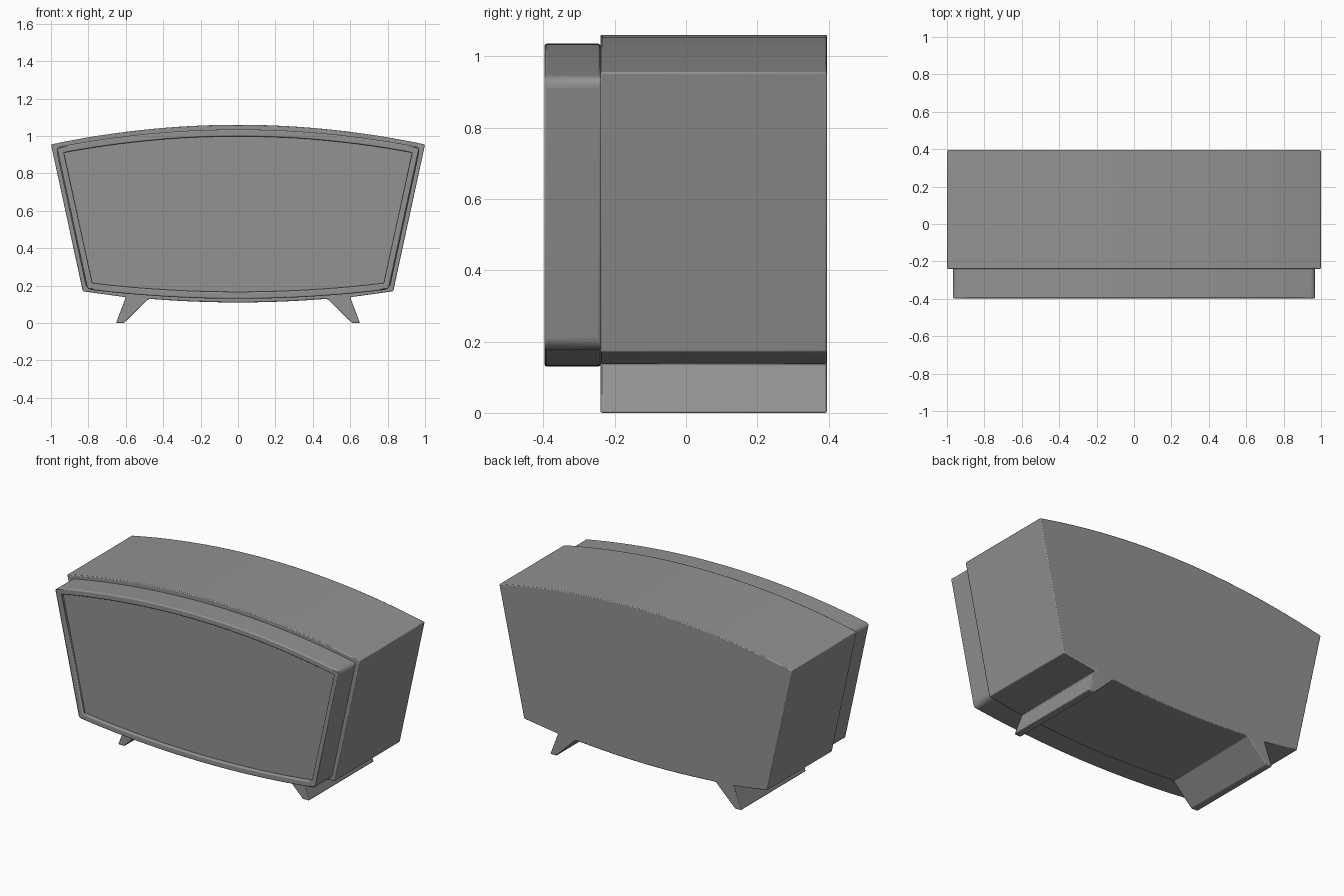
import bpy, bmesh, math

cube = bpy.data.objects.get("Cube")
if cube:
    bpy.data.objects.remove(cube, do_unlink=True)

SEGMENTS = 24

grey = bpy.data.materials.new("matte grey")
grey.use_nodes = True
GREY = (0.29, 0.29, 0.29, 1)
grey.diffuse_color = GREY
grey.node_tree.nodes["Principled BSDF"].inputs["Base Color"].default_value = GREY


def bow(half_width, z_mid, z_end, start, end, steps):
    """Shallow curve through z_mid at the centre and z_end at the half width."""
    points = []
    for i in range(steps + 1):
        x = start + (end - start) * i / steps
        points.append((x, z_mid + (z_end - z_mid) * (x / half_width) ** 2))
    return points


def prism(outline, y_front, y_back):
    """Extrude an x-z outline along y; return the bmesh and its front face."""
    bm = bmesh.new()
    front = bm.faces.new([bm.verts.new((x, y_front, z)) for x, z in outline])
    back = bmesh.ops.extrude_face_region(bm, geom=[front], use_keep_orig=True)
    moved = [g for g in back["geom"] if isinstance(g, bmesh.types.BMVert)]
    bmesh.ops.translate(bm, verts=moved, vec=(0, y_back - y_front, 0))
    bmesh.ops.recalc_face_normals(bm, faces=bm.faces)
    return bm, front


def finish(bm, name, width, segments, method):
    mesh = bpy.data.meshes.new(name)
    bm.to_mesh(mesh)
    bm.free()
    mesh.materials.append(grey)
    obj = bpy.data.objects.new(name, mesh)
    bpy.context.collection.objects.link(obj)
    bevel = obj.modifiers.new("soft edges", "BEVEL")
    bevel.width = width
    bevel.segments = segments
    bevel.limit_method = method
    bevel.angle_limit = math.radians(20)
    bpy.ops.object.select_all(action="DESELECT")
    obj.select_set(True)
    bpy.context.view_layer.objects.active = obj
    bpy.ops.object.shade_smooth_by_angle(angle=math.radians(35))
    return obj


# Cabinet with two splayed feet running along its full depth
foot = [(0.48, 0.127), (0.61, 0), (0.652, 0), (0.60, 0.138)]
belly = bow(0.83, 0.11, 0.17, -0.46, 0.46, SEGMENTS // 2)
cabinet_outline = ([(-0.83, 0.17)] + [(-x, z) for x, z in reversed(foot)] + belly
                   + foot + [(0.83, 0.17)]
                   + bow(1.0, 1.06, 0.955, 1.0, -1.0, SEGMENTS))
bm, _ = prism(cabinet_outline, -0.24, 0.395)
finish(bm, "cabinet", 0.005, 2, "ANGLE")

# Front bezel with a recessed screen
bezel_outline = (bow(0.81, 0.13, 0.18, -0.81, 0.81, SEGMENTS)
                 + bow(0.975, 1.035, 0.94, 0.975, -0.975, SEGMENTS))
bm, screen = prism(bezel_outline, -0.397, -0.239)
outer_rim = list(screen.edges)
bmesh.ops.inset_region(bm, faces=[screen], thickness=0.037, use_even_offset=True)
inner_rim = list(screen.edges)
sunk = bmesh.ops.extrude_discrete_faces(bm, faces=[screen])["faces"][0]
bmesh.ops.translate(bm, verts=sunk.verts, vec=(0, 0.02, 0))
bmesh.ops.recalc_face_normals(bm, faces=bm.faces)

# Large rounding on the four corners, small rounding on the rims
weight = bm.edges.layers.float.new("bevel_weight_edge")
for edge in bm.edges:
    if len(edge.link_faces) != 2:
        continue
    a, b = (v.co for v in edge.verts)
    turn = edge.calc_face_angle(0)
    if turn < math.radians(20):
        continue
    on_side = abs(a.y - b.y) > 0.1
    on_back = min(a.y, b.y) > -0.3
    on_front = max(a.y, b.y) < -0.396
    if on_side:
        edge[weight] = 1.0
    elif on_back or on_front:
        edge[weight] = 0.25
finish(bm, "screen_bezel", 0.03, 4, "WEIGHT")
